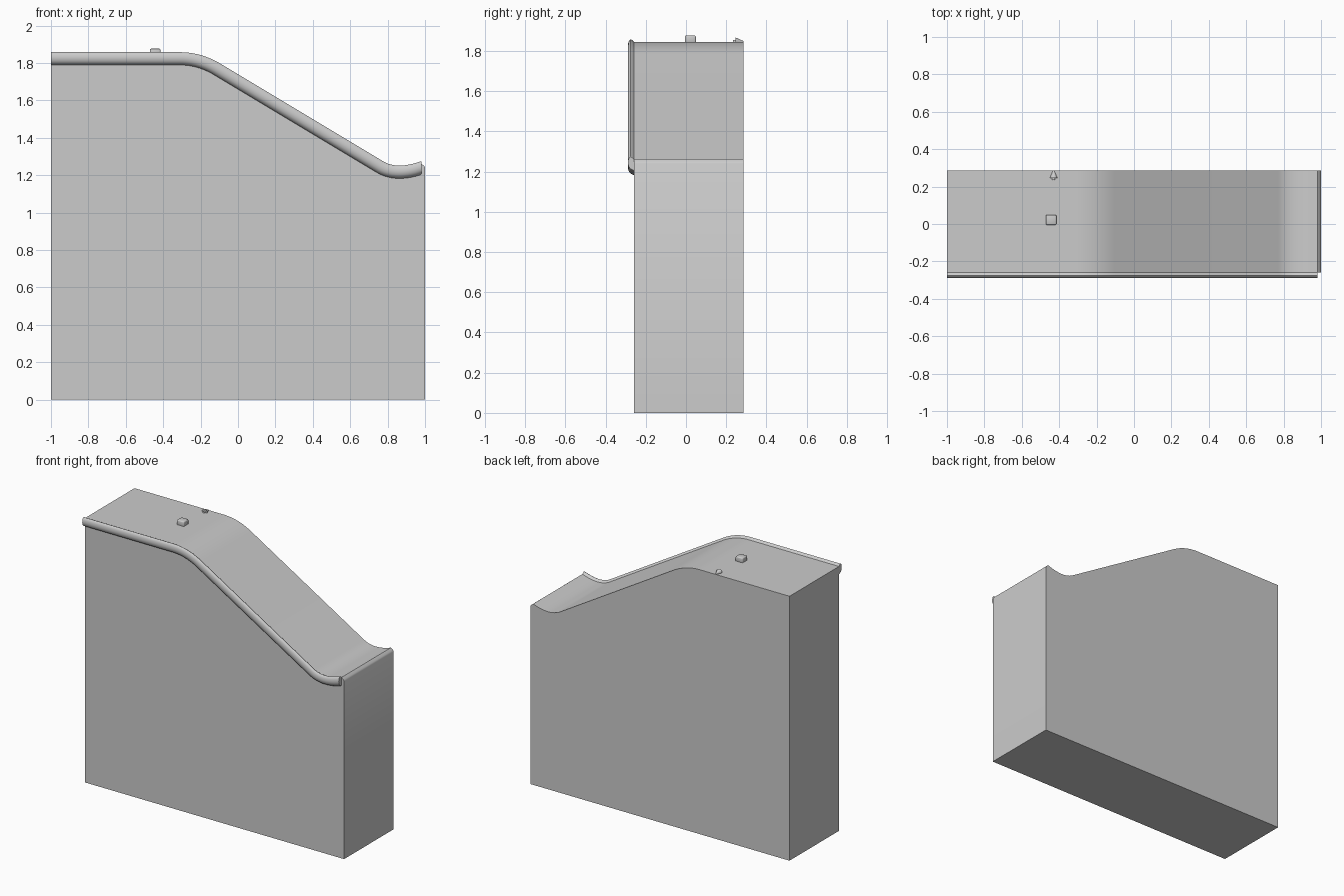
import bpy, bmesh, math
from mathutils import Vector, Matrix

if "Cube" in bpy.data.objects:
    bpy.data.objects.remove(bpy.data.objects["Cube"])

grey = bpy.data.materials.new("plain grey")
grey.diffuse_color = (0.6, 0.6, 0.6, 1)
grey.use_nodes = True
grey.node_tree.nodes["Principled BSDF"].inputs["Base Color"].default_value = grey.diffuse_color


def finish(name, bm, angle=30):
    bmesh.ops.recalc_face_normals(bm, faces=bm.faces)
    me = bpy.data.meshes.new(name)
    bm.to_mesh(me)
    bm.free()
    ob = bpy.data.objects.new(name, me)
    bpy.context.collection.objects.link(ob)
    me.materials.append(grey)
    bpy.ops.object.select_all(action='DESELECT')
    ob.select_set(True)
    bpy.context.view_layer.objects.active = ob
    bpy.ops.object.shade_smooth_by_angle(angle=math.radians(angle))
    return ob


def bend(a, c, b, n=12):
    a, b, c = Vector(a), Vector(b), Vector(c)
    return [a * (1 - t) ** 2 + c * 2 * t * (1 - t) + b * t * t
            for t in [i / n for i in range(n + 1)]]


def loft(bm, rings):
    rows = [[bm.verts.new(p) for p in r] for r in rings]
    n = len(rows[0])
    for r, s in zip(rows, rows[1:]):
        for i in range(n):
            j = (i + 1) % n
            bm.faces.new((r[i], r[j], s[j], s[i]))
    bm.faces.new(rows[0])
    bm.faces.new(rows[-1][::-1])


# top line in x, z: flat, slope, upturned lip
path = ([Vector((-1, 1.845))]
        + bend((-0.31, 1.845), (-0.2, 1.845), (-0.10, 1.785))
        + bend((0.77, 1.263), (0.85, 1.215), (0.98, 1.262)))

# main block
outline = [Vector((-1, 0))] + path + [Vector((0.995, 1.25)), Vector((1, 1.24)), Vector((1, 0))]
bm = bmesh.new()
loft(bm, [[(p.x, y, p.y) for p in outline] for y in (-0.258, 0.287)])
finish("block", bm)

# half-round edge trim: section as (y, offset along path normal)
section = [(-0.25, -0.057), (-0.262, -0.055), (-0.277, -0.047), (-0.286, -0.034), (-0.289, -0.018),
           (-0.287, -0.003), (-0.282, 0.009), (-0.275, 0.013), (-0.267, 0.009), (-0.258, 0.0), (-0.25, -0.004)]
bm = bmesh.new()
rings = []
for i, p in enumerate(path):
    d = (path[min(i + 1, len(path) - 1)] - path[max(i - 1, 0)]).normalized()
    if i == 0:
        d = Vector((1, 0))
    n = Vector((-d.y, d.x))
    if i == len(path) - 1:
        n = Vector((0, 1))  # square cut end
    rings.append([(p.x + n.x * o, y, p.y + n.y * o) for y, o in section])
loft(bm, rings)
finish("edge_trim", bm, 40)

# small rounded knob on the flat top
bm = bmesh.new()
bmesh.ops.create_cube(bm, size=1, matrix=Matrix.Translation((-0.443, 0.022, 1.857)) @ Matrix.Diagonal((0.056, 0.054, 0.04, 1)))
bmesh.ops.bevel(bm, geom=bm.edges[:], offset=0.006, segments=2, profile=0.5, affect='EDGES')
finish("knob", bm, 50)

# small cone lying at the back edge, with a short stem
bm = bmesh.new()
lay = Matrix.Rotation(-math.pi / 2, 4, 'X')
for r1, r2, depth, y in ((0.022, 0.003, 0.042, 0.266), (0.009, 0.009, 0.012, 0.240)):
    bmesh.ops.create_cone(bm, cap_ends=True, segments=10, radius1=r1, radius2=r2, depth=depth,
                          matrix=Matrix.Translation((-0.43, y, 1.846)) @ lay)
finish("small_cone", bm, 40)
